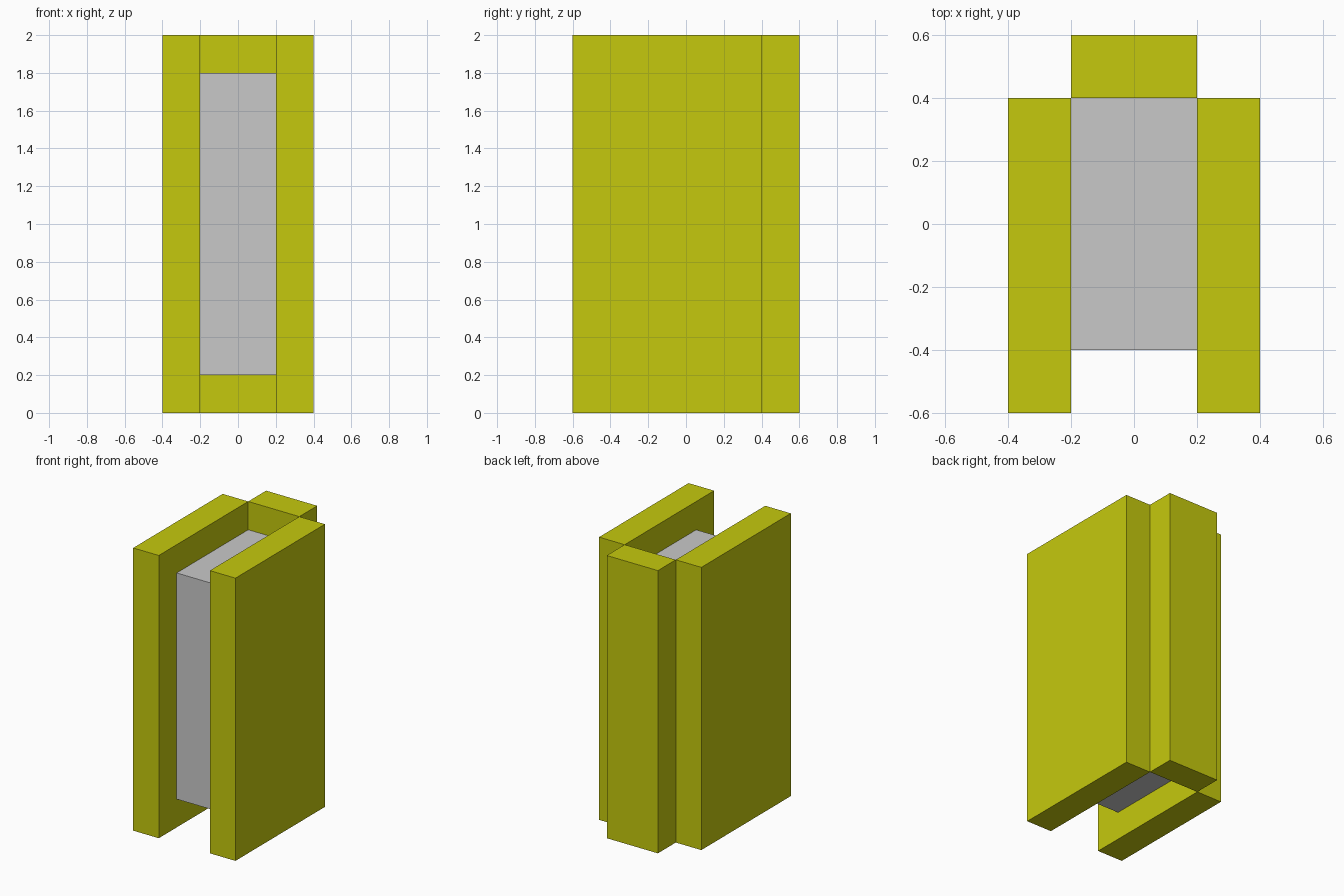
import bpy

if "Cube" in bpy.data.objects:
    bpy.data.objects.remove(bpy.data.objects["Cube"])


def material(name, color):
    m = bpy.data.materials.new(name)
    m.diffuse_color = (*color, 1.0)
    m.use_nodes = True
    m.node_tree.nodes["Principled BSDF"].inputs["Base Color"].default_value = m.diffuse_color
    return m


def box(name, lo, hi, mat):
    """Axis-aligned box between two corners."""
    bpy.ops.mesh.primitive_cube_add(size=1)
    ob = bpy.context.object
    ob.name = name
    for v in ob.data.vertices:
        v.co = [(a + b) / 2 + c * (b - a) for a, b, c in zip(lo, hi, v.co)]
    ob.data.materials.append(mat)
    return ob


yellow = material("yellow", (0.56, 0.584, 0.004))
grey = material("light grey", (0.584, 0.584, 0.584))

# Side panels
box("left_panel", (-0.4, -0.6, 0), (-0.2, 0.4, 2), yellow)
box("right_panel", (0.2, -0.6, 0), (0.4, 0.4, 2), yellow)

# Back panel, standing behind the gap between the side panels
box("back_panel", (-0.2, 0.4, 0), (0.2, 0.6, 2), yellow)

# Inner block, recessed at front, top and bottom
box("inner_block", (-0.2, -0.4, 0.2), (0.2, 0.4, 1.8), grey)
